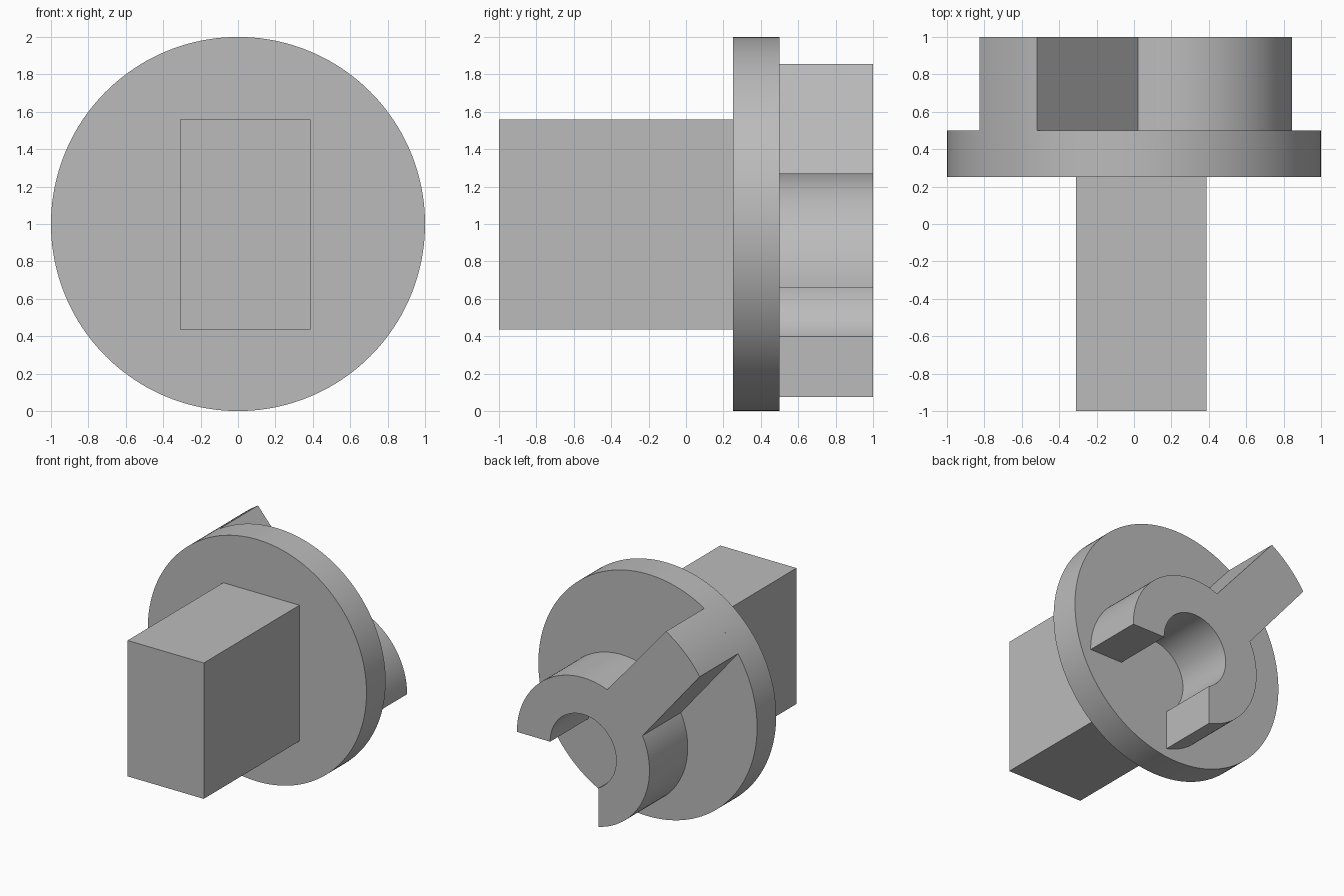
import bpy
import bmesh
from math import pi, cos, sin, acos, asin, atan2, radians

if "Cube" in bpy.data.objects:
    bpy.data.objects.remove(bpy.data.objects["Cube"], do_unlink=True)

# Single plain grey
grey = bpy.data.materials.new("plain_grey")
grey.use_nodes = True
colour = (0.5, 0.5, 0.5, 1.0)
grey.diffuse_color = colour
bsdf = next(n for n in grey.node_tree.nodes if n.type == "BSDF_PRINCIPLED")
bsdf.inputs["Base Color"].default_value = colour


def arc(cx, cz, r, start, end, steps):
    """Points along an arc in the x-z plane, both ends included."""
    angles = [start + (end - start) * i / steps for i in range(steps + 1)]
    return [(cx + r * cos(a), cz + r * sin(a)) for a in angles]


def extrude_profile(name, points, y0, y1):
    """Solid made by extruding an x-z outline from y0 to y1."""
    bm = bmesh.new()
    face = bm.faces.new([bm.verts.new((x, y0, z)) for x, z in points])
    grown = bmesh.ops.extrude_face_region(bm, geom=[face], use_keep_orig=True)
    verts = [g for g in grown["geom"] if isinstance(g, bmesh.types.BMVert)]
    bmesh.ops.translate(bm, verts=verts, vec=(0, y1 - y0, 0))
    bmesh.ops.recalc_face_normals(bm, faces=bm.faces)
    mesh = bpy.data.meshes.new(name)
    bm.to_mesh(mesh)
    bm.free()
    mesh.materials.append(grey)
    obj = bpy.data.objects.new(name, mesh)
    bpy.context.collection.objects.link(obj)
    bpy.ops.object.select_all(action="DESELECT")
    obj.select_set(True)
    bpy.context.view_layer.objects.active = obj
    bpy.ops.object.shade_smooth_by_angle(angle=radians(30))
    return obj


# Rectangular block at the front
left, right, low, high = -0.31, 0.387, 0.437, 1.56
extrude_profile("front_block",
                [(left, low), (right, low), (right, high), (left, high)],
                -1.0, 0.25)

# Round flange, its outline closed on itself
extrude_profile("flange_disc", arc(0, 1, 1, 0, 2 * pi, 160)[:-1], 0.25, 0.5)

# Open off-centre ring with an arm reaching the flange rim
cx, cz, outer, inner = 0.24, 0.665, 0.606, 0.302
gap_x, gap_z = 0.10, 0.661           # planes of the two gap ends
join_top = atan2(0.565, -0.219)      # where the arm meets the ring
join_low = atan2(0.271, -0.542)
tip_top = atan2(0.855, -0.517)       # arm corners on the rim
tip_low = atan2(0.564, -0.826)


def end_angles(r):
    return asin((gap_z - cz) / r), 2 * pi - acos((gap_x - cx) / r)


out_start, out_end = end_angles(outer)
in_start, in_end = end_angles(inner)
outline = (arc(cx, cz, outer, out_start, join_top, 40)
           + arc(0, 1, 1, tip_top, tip_low, 12)
           + arc(cx, cz, outer, join_low, out_end, 36)
           + arc(cx, cz, inner, in_end, in_start, 64))
extrude_profile("back_ring_with_arm", outline, 0.5, 1.0)
